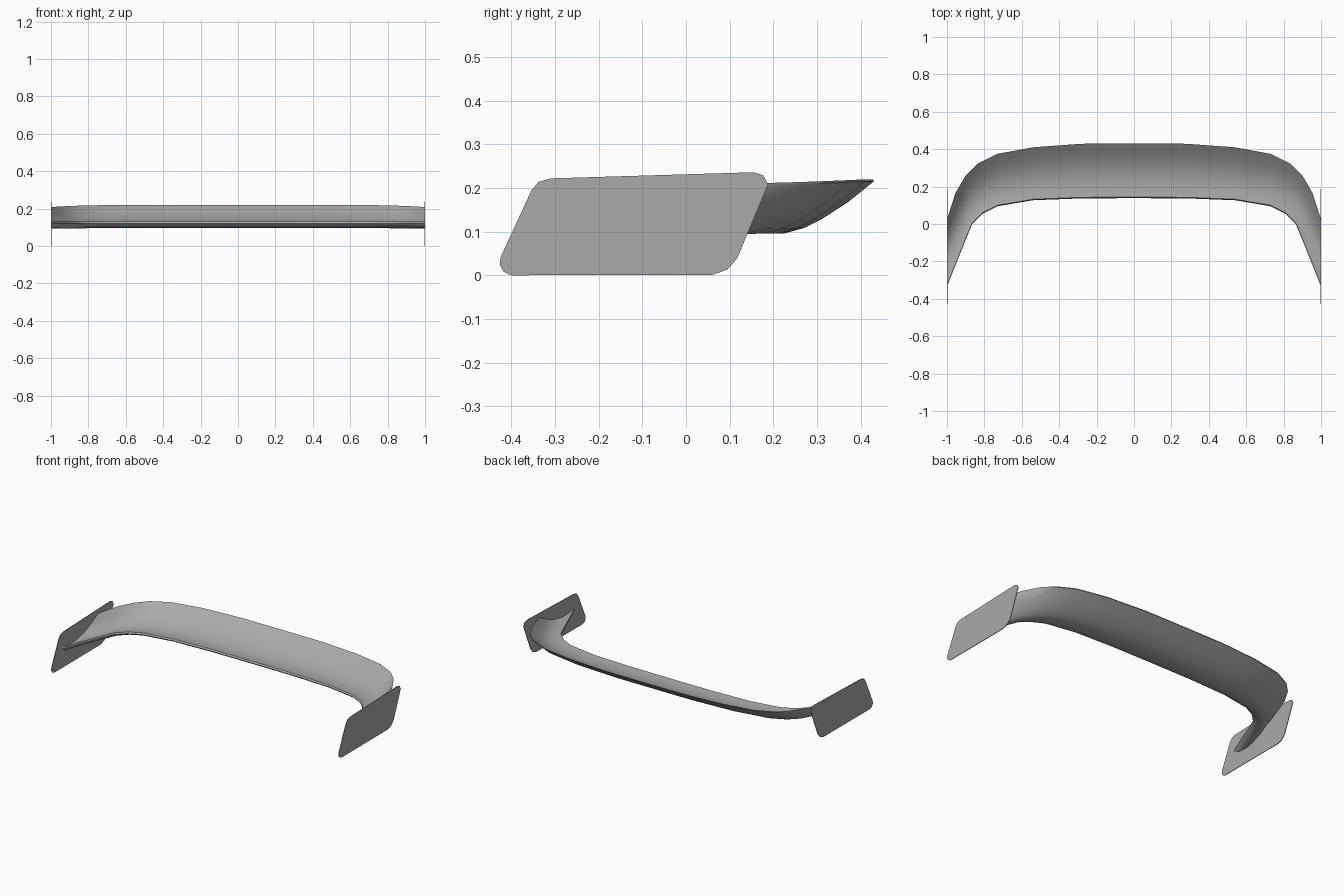
import bpy, bmesh, math

cube = bpy.data.objects.get("Cube")
if cube:
    bpy.data.objects.remove(cube, do_unlink=True)

grey = bpy.data.materials.new("plain grey")
grey.use_nodes = True
colour = (0.4, 0.4, 0.4, 1)
grey.diffuse_color = colour
grey.node_tree.nodes["Principled BSDF"].inputs["Base Color"].default_value = colour


def finish(bm, name):
    bmesh.ops.recalc_face_normals(bm, faces=bm.faces)
    mesh = bpy.data.meshes.new(name)
    bm.to_mesh(mesh)
    bm.free()
    obj = bpy.data.objects.new(name, mesh)
    bpy.context.collection.objects.link(obj)
    mesh.materials.append(grey)
    return obj


# Wing stations: leading edge x, y and trailing edge x, y, from centre to tip
half = [(0, 0.138, 0, 0.43), (0.28, 0.137, 0.28, 0.429), (0.54, 0.127, 0.54, 0.41),
        (0.73, 0.095, 0.73, 0.375), (0.81, 0.055, 0.84, 0.32), (0.865, 0, 0.90, 0.26),
        (0.90, -0.085, 0.955, 0.165), (0.998, -0.33, 0.998, 0.03)]
stations = [(-a, b, -c, d) for a, b, c, d in reversed(half[1:])] + half

# Thin cambered section: chord fraction and height, round the loop
section = [(0, 0.121), (0.02, 0.130), (0.15, 0.125), (0.35, 0.125), (0.6, 0.145),
           (0.8, 0.178), (1, 0.220), (1, 0.215), (0.8, 0.168), (0.6, 0.130),
           (0.45, 0.108), (0.3, 0.096), (0.15, 0.099), (0.03, 0.112)]

bm = bmesh.new()
rings = []
for ax, ay, bx, by in stations:
    drop = 0.012 * abs(bx) ** 6
    rings.append([bm.verts.new((ax + (bx - ax) * u, ay + (by - ay) * u, z - drop * u))
                  for u, z in section])
n = len(section)
for r, s in zip(rings, rings[1:]):
    for i in range(n):
        j = (i + 1) % n
        bm.faces.new((r[i], r[j], s[j], s[i]))
bm.faces.new(rings[0])
bm.faces.new(rings[-1])
wing = finish(bm, "wing_blade")
bpy.context.view_layer.objects.active = wing
wing.select_set(True)
bpy.ops.object.shade_smooth_by_angle(angle=math.radians(40))
wing.select_set(False)

# Raked end plates with clipped round corners
outline = [(-0.427, 0.025), (-0.419, 0.009), (-0.40, 0), (0.06, 0.001), (0.095, 0.013),
           (0.118, 0.04), (0.188, 0.208), (0.177, 0.229), (0.155, 0.236),
           (-0.31, 0.222), (-0.338, 0.214), (-0.354, 0.195), (-0.425, 0.041)]
for name, side in (("left_end_plate", 1), ("right_end_plate", -1)):
    bm = bmesh.new()
    face = bm.faces.new([bm.verts.new((side * 0.996, y, z)) for y, z in outline])
    out = bmesh.ops.extrude_face_region(bm, geom=[face])
    moved = [v for v in out["geom"] if isinstance(v, bmesh.types.BMVert)]
    bmesh.ops.translate(bm, verts=moved, vec=(side * 0.004, 0, 0))
    finish(bm, name)
